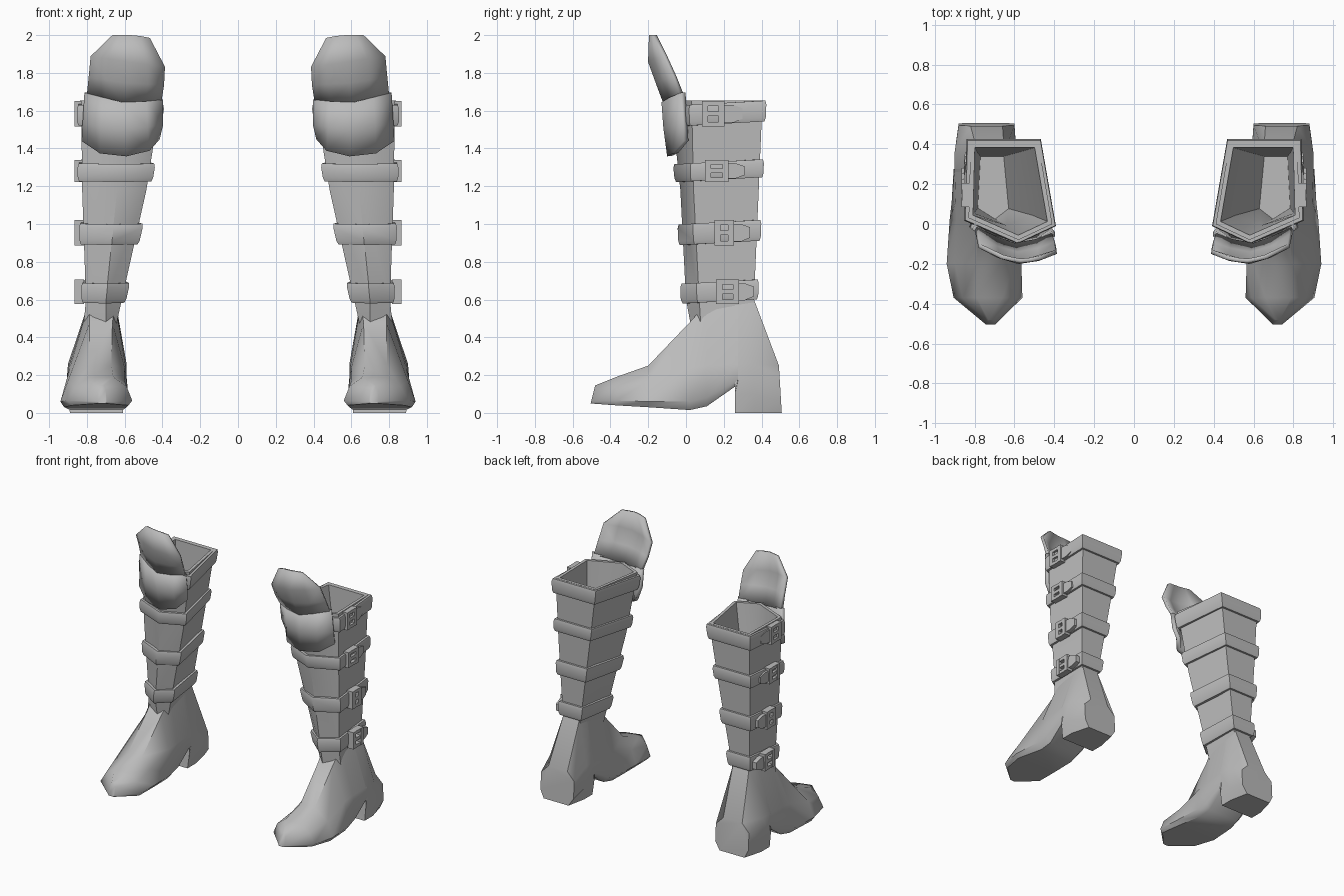
import bpy, bmesh, math
from mathutils import Vector

if "Cube" in bpy.data.objects:
    bpy.data.objects.remove(bpy.data.objects["Cube"])

grey = bpy.data.materials.new("grey_leather")
grey.diffuse_color = (0.5, 0.5, 0.5, 1)
grey.use_nodes = True
grey.node_tree.nodes["Principled BSDF"].inputs["Base Color"].default_value = grey.diffuse_color


def finish(name, bm, angle=45, thickness=0):
    """Turn a bmesh into a shaded object mirrored to the other leg."""
    bmesh.ops.recalc_face_normals(bm, faces=bm.faces)
    me = bpy.data.meshes.new(name)
    bm.to_mesh(me)
    bm.free()
    ob = bpy.data.objects.new(name, me)
    bpy.context.collection.objects.link(ob)
    me.materials.append(grey)
    bpy.ops.object.select_all(action='DESELECT')
    ob.select_set(True)
    bpy.context.view_layer.objects.active = ob
    bpy.ops.object.shade_smooth_by_angle(angle=math.radians(angle))
    if thickness:
        mod = ob.modifiers.new("thickness", 'SOLIDIFY')
        mod.thickness = thickness
        mod.offset = 0
    mod = ob.modifiers.new("other_leg", 'MIRROR')
    mod.use_mirror_merge = False
    return ob


def loft(bm, rings, closed=True, cap_start=False, cap_end=False, loop=False):
    vs = [[bm.verts.new(p) for p in r] for r in rings]
    n = len(vs[0])
    pairs = list(zip(vs, vs[1:])) + ([(vs[-1], vs[0])] if loop else [])
    for a, b in pairs:
        for i in range(n if closed else n - 1):
            j = (i + 1) % n
            bm.faces.new((a[i], a[j], b[j], b[i]))
    if cap_start:
        bm.faces.new(vs[0])
    if cap_end:
        bm.faces.new(vs[-1])


def box(bm, x0, x1, y0, y1, z0, z1):
    loft(bm, [[(x, y0, z0), (x, y1, z0), (x, y1, z1), (x, y0, z1)] for x in (x0, x1)],
         cap_start=True, cap_end=True)


# Shaft sections: inner back, outer back, outer front, shin ridge, inner front
SHAFT = [
    (0.44, [(.66, .36), (.79, .36), (.82, .08), (.70, .03), (.65, .08)]),
    (0.60, [(.64, .36), (.79, .36), (.805, .07), (.70, .00), (.615, .07)]),
    (1.18, [(.55, .385), (.81, .385), (.825, .04), (.64, -.03), (.485, .03)]),
    (1.655, [(.48, .405), (.82, .405), (.83, .03), (.58, -.08), (.41, .00)]),
]


def section(z, off=0.0, slope=0.0):
    """Shaft outline at height z, pushed outwards by off."""
    for (za, a), (zb, b) in zip(SHAFT, SHAFT[1:]):
        if z <= zb or zb == SHAFT[-1][0]:
            t = (z - za) / (zb - za)
            pts = [Vector(p).lerp(Vector(q), t) if t <= 1 else Vector(q) for p, q in zip(a, b)]
            break
    out = []
    for i, p in enumerate(pts):
        d0 = (p - pts[i - 1]).normalized()
        d1 = (pts[(i + 1) % 5] - p).normalized()
        n0, n1 = Vector((-d0.y, d0.x)), Vector((-d1.y, d1.x))
        n = (n0 + n1).normalized()
        q = p + n * off / max(n.dot(n0), 0.5)
        out.append((q.x, q.y, z + slope * (p.y - 0.1)))
    return out


# Hollow shaft with a rim
bm = bmesh.new()
heights = [z for z, _ in SHAFT]
loft(bm, [section(z) for z in heights] +
     [section(z, -0.022) for z in (1.655, 1.18, 0.64)], cap_end=True)
finish("shaft", bm, 50)

# Four straps around the shaft, each with a buckle and a pointed strap end
STRAPS = [(1.525, 1.635, .085, .205, .30), (1.23, 1.325, .10, .225, .31),
          (0.895, 1.005, .15, .255, .34), (0.585, 0.69, .16, .28, .36)]
for k, (z0, z1, y0, y1, tip) in enumerate(STRAPS, 1):
    bm = bmesh.new()
    loft(bm, [section(z, o, 0.06) for z, o in
              ((z0, -.005), (z0, .016), (z0 + .02, .022), (z1 - .02, .022), (z1, .016), (z1, -.005))],
         loop=True)
    finish(f"strap_{k}", bm, 50)

    lo, hi = z0 - .008, z1 + .015
    zc = (lo + hi) / 2
    x0, x1, b = .815, .866, .024
    bm = bmesh.new()
    box(bm, x0, x1, y0, y0 + b + .008, lo, hi)
    box(bm, x0, x1, y1 - b - .008, y1, lo, hi)
    for z in (lo + b / 2, zc, hi - b / 2):
        box(bm, x0, x1 - .002, y0 + .01, y1 - .01, z - b / 2, z + b / 2)
    finish(f"buckle_{k}", bm, 30)

    h = (z1 - z0) * .43
    outline = [(y1 - .03, zc - h), (tip - .05, zc - h), (tip, zc - h * .55),
               (tip, zc + h * .6), (tip - .05, zc + h), (y1 - .03, zc + h)]
    bm = bmesh.new()
    loft(bm, [[(.815, y, z) for y, z in outline],
              [(.856 - .1 * max(0, y - y1), y, z) for y, z in outline]],
         cap_start=True, cap_end=True)
    finish(f"strap_end_{k}", bm, 30)

# Foot and heel: y, heights (bottom, low, mid, top), then inner/outer x for each
FOOT = [
    (-.505, (.05, .06, .12, .145), (.70, .74), (.695, .745), (.70, .74), (.71, .73)),
    (-.37, (.04, .065, .14, .19), (.58, .88), (.56, .905), (.59, .86), (.66, .79)),
    (-.20, (.03, .06, .17, .25), (.59, .92), (.565, .94), (.60, .90), (.67, .79)),
    (.02, (.015, .06, .24, .48), (.61, .89), (.575, .925), (.60, .89), (.665, .785)),
    (.11, (.035, .08, .25, .58), (.62, .88), (.58, .915), (.595, .895), (.65, .79)),
    (.275, (.15, .18, .26, .60), (.61, .89), (.59, .905), (.59, .90), (.65, .785)),
    (.26, (.0, .10, .26, .60), (.61, .89), (.595, .90), (.59, .90), (.65, .785)),
    (.36, (.0, .10, .26, .60), (.61, .89), (.595, .90), (.59, .90), (.65, .785)),
    (.495, (.0, .06, .19, .25), (.64, .85), (.60, .88), (.60, .88), (.66, .82)),
]
rings = []
for y, zs, *xs in FOOT:
    tilt = .25 if y < -.5 else (-.06 if y > .45 else 0)
    rings.append([(x[1], y + tilt * (z - zs[0]) + (.012 if y > .45 else 0), z)
                  for x, z in zip(xs, zs)] +
                 [(x[0], y + tilt * (z - zs[0]) + (.012 if y > .45 else 0), z)
                  for x, z in reversed(list(zip(xs, zs)))])
bm = bmesh.new()
loft(bm, rings, cap_start=True, cap_end=True)
finish("foot", bm, 50)

# Knee guard: flared upper plate
bm = bmesh.new()
loft(bm, [
    [(.66, -.165, 2.0), (.62, -.175, 2.0), (.57, -.185, 2.0), (.52, -.18, 1.995), (.47, -.17, 1.985)],
    [(.775, -.11, 1.89), (.68, -.16, 1.875), (.58, -.19, 1.86), (.48, -.175, 1.845), (.39, -.14, 1.835)],
    [(.785, -.06, 1.78), (.69, -.12, 1.765), (.585, -.15, 1.75), (.48, -.13, 1.745), (.395, -.10, 1.74)],
    [(.795, -.02, 1.68), (.70, -.07, 1.655), (.60, -.105, 1.63), (.49, -.085, 1.64), (.41, -.05, 1.645)],
], closed=False)
finish("knee_guard_upper", bm, 40, .022)

# Knee guard: lower plate over the top of the shin
bm = bmesh.new()
loft(bm, [
    [(.805, -.015, 1.695), (.71, -.075, 1.67), (.61, -.115, 1.645), (.49, -.095, 1.65), (.405, -.05, 1.66)],
    [(.815, -.005, 1.53), (.72, -.07, 1.52), (.60, -.105, 1.51), (.485, -.085, 1.515), (.405, -.03, 1.53)],
    [(.82, .00, 1.44), (.725, -.055, 1.375), (.59, -.085, 1.36), (.475, -.065, 1.39), (.425, -.01, 1.45)],
], closed=False)
finish("knee_guard_lower", bm, 40, .03)
